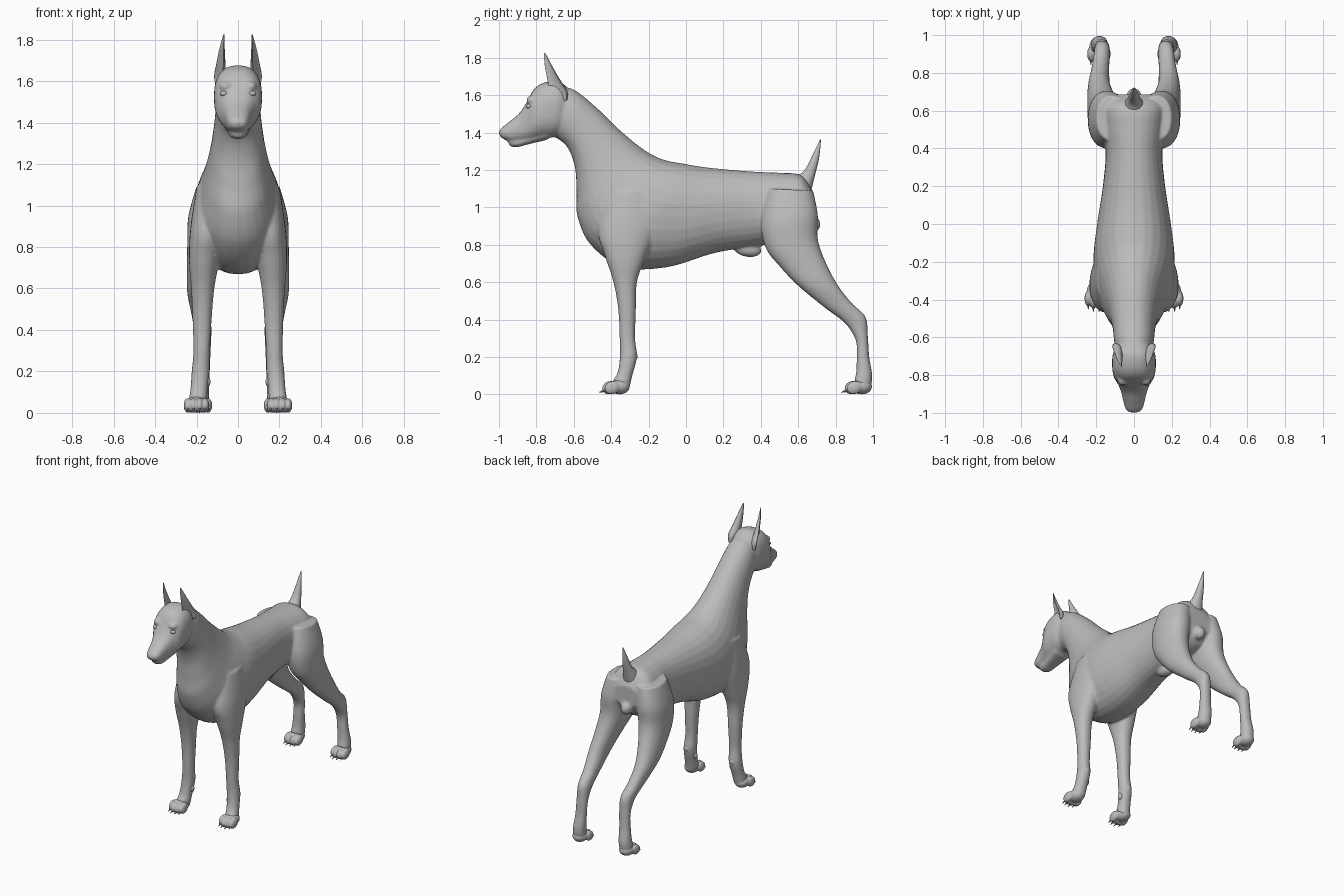
import bpy, bmesh, math
from mathutils import Matrix, Vector

mat = bpy.data.materials.new("plain_grey")
mat.diffuse_color = (0.5, 0.5, 0.5, 1)


def finish(bm, name, voxel=0, smooth=0):
    """Turn a bmesh into a smooth object, optionally fusing its parts."""
    bmesh.ops.recalc_face_normals(bm, faces=bm.faces)
    for f in bm.faces:
        f.smooth = True
    me = bpy.data.meshes.new(name)
    bm.to_mesh(me)
    bm.free()
    ob = bpy.data.objects.new(name, me)
    bpy.context.collection.objects.link(ob)
    me.materials.append(mat)
    if voxel:
        r = ob.modifiers.new("fuse", 'REMESH')
        r.mode, r.voxel_size, r.use_smooth_shade = 'VOXEL', voxel, True
        s = ob.modifiers.new("soften", 'SMOOTH')
        s.factor, s.iterations = 0.5, smooth
    return ob


def spline(a, b, c, d, t):
    return 0.5 * (2 * b + (c - a) * t + (2 * a - 5 * b + 4 * c - d) * t * t
                  + (3 * b - a - 3 * c + d) * t ** 3)


def loft(bm, secs, sides=(1,), hollow=0, power=0.92, n=28, sub=6):
    """Sections: y,z of one edge, y,z of the opposite edge, centre x, half width."""
    secs = [Vector(s) for s in secs]
    pts = []
    for i in range(len(secs) - 1):
        q = [secs[max(0, min(len(secs) - 1, i + k))] for k in (-1, 0, 1, 2)]
        pts += [spline(*q, t / sub) for t in range(sub)]
    pts.append(secs[-1])
    for side in sides:
        rings = []
        for y1, z1, y2, z2, xc, w in pts:
            ring = []
            for k in range(n):
                a = 2 * math.pi * k / n
                c, s = (math.copysign(abs(v) ** power, v) for v in (math.cos(a), math.sin(a)))
                d = hollow * max(0, 0.6 * c + 0.8 * s)
                c, s = c - 0.6 * d, s - 0.8 * d
                ring.append(bm.verts.new((side * (xc + w * s),
                                          (y1 + y2) / 2 + c * (y1 - y2) / 2,
                                          (z1 + z2) / 2 + c * (z1 - z2) / 2)))
            rings.append(ring)
        for r, q in zip(rings, rings[1:]):
            for k in range(n):
                bm.faces.new((r[k], r[(k + 1) % n], q[(k + 1) % n], q[k]))
        bm.faces.new(rings[0])
        bm.faces.new(rings[-1])


def ball(bm, loc, size, tilt=0):
    m = Matrix.Translation(loc) @ Matrix.Rotation(tilt, 4, 'X') @ Matrix.Diagonal((*size, 1))
    bmesh.ops.create_uvsphere(bm, u_segments=20, v_segments=12, radius=1, matrix=m)


BOTH = (1, -1)
body = bmesh.new()

# neck, chest, loin and rump
loft(body, [
    (-.68, 1.64, -.75, 1.40, 0, .09), (-.60, 1.63, -.645, 1.335, 0, .105),
    (-.48, 1.535, -.595, 1.22, 0, .115), (-.35, 1.41, -.585, 1.08, 0, .135),
    (-.22, 1.305, -.58, .95, 0, .165), (-.12, 1.255, -.51, .80, 0, .20),
    (-.02, 1.235, -.34, .68, 0, .215), (.10, 1.215, -.10, .68, 0, .195),
    (.25, 1.20, .15, .755, 0, .165), (.38, 1.19, .36, .79, 0, .15),
    (.50, 1.185, .50, .81, 0, .16), (.62, 1.17, .62, .84, 0, .165),
    (.685, 1.07, .685, .93, 0, .11)])

# skull and muzzle
loft(body, [
    (-.60, 1.60, -.65, 1.42, 0, .075), (-.67, 1.67, -.69, 1.38, 0, .11),
    (-.75, 1.67, -.76, 1.37, 0, .116), (-.81, 1.635, -.815, 1.36, 0, .106),
    (-.85, 1.565, -.85, 1.352, 0, .084), (-.89, 1.505, -.89, 1.35, 0, .068),
    (-.94, 1.462, -.935, 1.35, 0, .057), (-.985, 1.425, -.975, 1.365, 0, .044),
    (-1.0, 1.405, -.995, 1.38, 0, .022)], power=.82)

# lower jaw
loft(body, [
    (-.74, 1.42, -.74, 1.362, 0, .07), (-.85, 1.38, -.85, 1.335, 0, .052),
    (-.91, 1.37, -.91, 1.32, 0, .042), (-.955, 1.365, -.945, 1.33, 0, .028)])

# front legs with shoulders
loft(body, [
    (-.42, 1.08, -.14, 1.10, .115, .085), (-.47, .88, -.15, .90, .145, .085),
    (-.435, .745, -.22, .72, .163, .073), (-.388, .60, -.262, .60, .17, .056),
    (-.362, .45, -.268, .45, .173, .046), (-.355, .30, -.272, .30, .175, .04),
    (-.353, .21, -.262, .20, .18, .043), (-.365, .12, -.287, .10, .188, .042),
    (-.39, .075, -.305, .02, .195, .045)], BOTH)

# hind legs with thighs
loft(body, [
    (.44, 1.10, .68, 1.09, .115, .085), (.40, .93, .705, .96, .14, .10),
    (.425, .785, .705, .83, .153, .092), (.50, .685, .75, .70, .172, .075),
    (.60, .58, .815, .58, .185, .06), (.74, .465, .885, .49, .178, .047),
    (.85, .38, .96, .415, .17, .042), (.907, .29, .972, .32, .17, .039),
    (.912, .20, .98, .20, .175, .039), (.91, .12, .996, .10, .182, .043),
    (.90, .075, .985, .02, .186, .045)], BOTH)

# brows, belly sheath and rear gland
for s in BOTH:
    ball(body, (s * .06, -.825, 1.575), (.03, .03, .022))
ball(body, (0, .33, .775), (.04, .075, .04), -.15)
ball(body, (0, .675, .91), (.04, .045, .045))
finish(body, "dog_body", .008, 7)

# docked tail
tail = bmesh.new()
loft(tail, [
    (.55, 1.15, .66, 1.05, 0, .06), (.605, 1.175, .672, 1.10, 0, .048),
    (.638, 1.205, .688, 1.165, 0, .034), (.672, 1.27, .711, 1.26, 0, .02),
    (.717, 1.363, .722, 1.363, 0, .003)])
finish(tail, "tail")

# upright cropped ears, hollow toward the outer front
ears = bmesh.new()
loft(ears, [
    (-.69, 1.55, -.635, 1.575, .095, .02), (-.735, 1.62, -.635, 1.625, .095, .033),
    (-.75, 1.69, -.675, 1.685, .088, .027), (-.76, 1.76, -.715, 1.755, .08, .016),
    (-.76, 1.825, -.752, 1.825, .069, .003)], BOTH, hollow=1.3)
finish(ears, "ears")

# eyes and nose
eyes = bmesh.new()
for s in BOTH:
    ball(eyes, (s * .068, -.838, 1.54), (.02, .018, .013))
finish(eyes, "eyes")
nose = bmesh.new()
ball(nose, (0, -.975, 1.398), (.036, .024, .024))
finish(nose, "nose")

# paws with four toes, and claws
paws, claws = bmesh.new(), bmesh.new()
for cx, dy in ((.2, 0), (.186, 1.295)):
    for s in BOTH:
        ball(paws, (s * cx, -.355 + dy, .042), (.05, .055, .042))
        for i, off in enumerate((-.042, -.015, .015, .042)):
            fwd = .012 if i in (1, 2) else 0
            x = s * (cx + off)
            ball(paws, (x, -.395 - fwd + dy, .036), (.02, .042, .035), .35)
            m = Matrix.Translation((x, -.435 - fwd + dy, .018)) @ Matrix.Rotation(math.radians(112), 4, 'X')
            bmesh.ops.create_cone(claws, cap_ends=True, segments=8, radius1=.009,
                                  radius2=.001, depth=.04, matrix=m)
# dewclaw bumps on the front legs
for s in BOTH:
    ball(paws, (s * .145, -.315, .15), (.013, .018, .025))
    ball(paws, (s * .18, -.272, .205), (.02, .014, .022))
finish(paws, "paws", .006, 2)
finish(claws, "claws")
